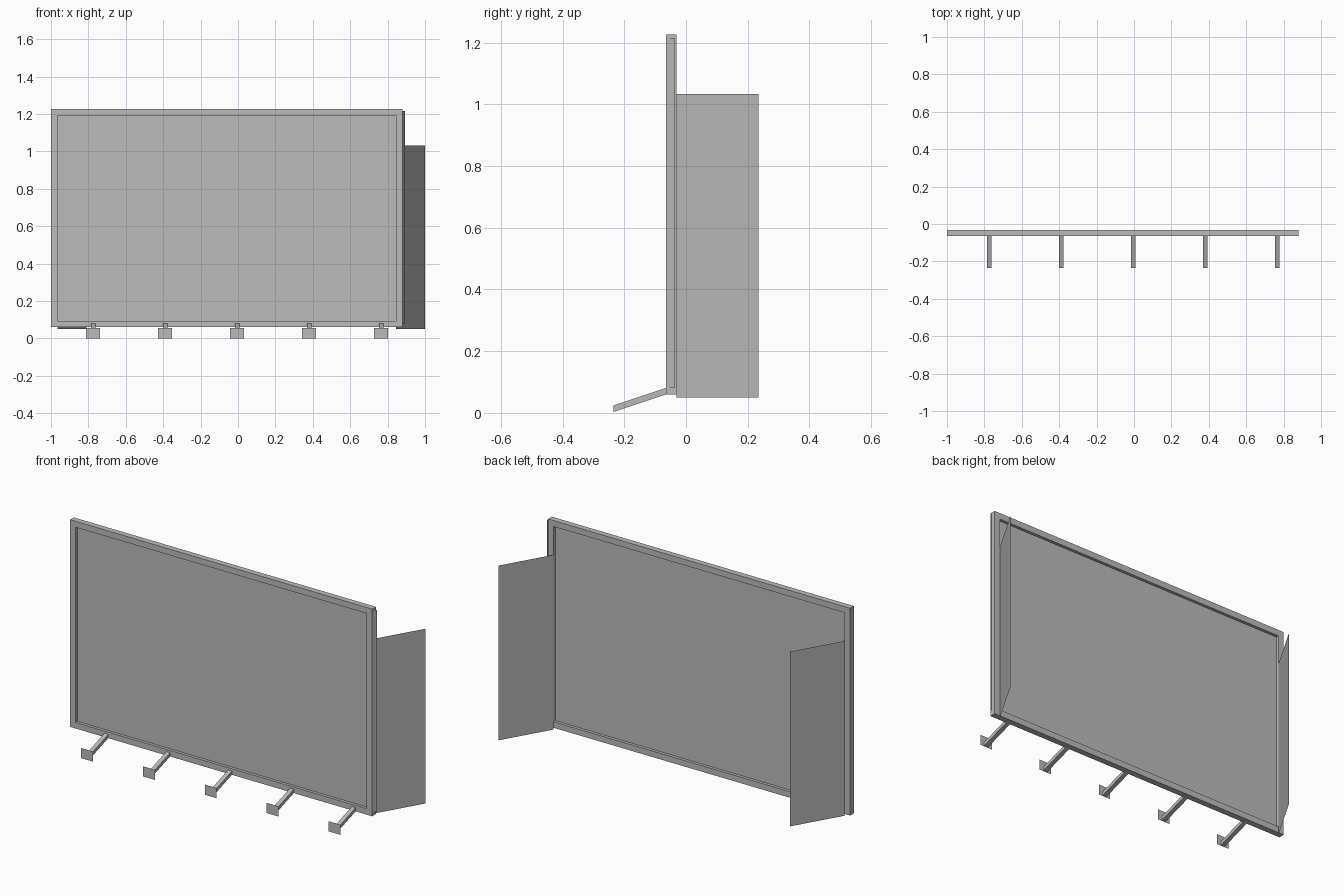
import bpy

if "Cube" in bpy.data.objects:
    bpy.data.objects.remove(bpy.data.objects["Cube"])

grey = bpy.data.materials.new("plain_grey")
grey.diffuse_color = (0.5, 0.5, 0.5, 1)
grey.use_nodes = True
grey.node_tree.nodes["Principled BSDF"].inputs["Base Color"].default_value = grey.diffuse_color


def make(name, verts, faces):
    me = bpy.data.meshes.new(name)
    me.from_pydata(verts, [], faces)
    me.materials.append(grey)
    ob = bpy.data.objects.new(name, me)
    bpy.context.collection.objects.link(ob)
    return ob


def upright_sheet(name, p, q, z0, z1):
    """Flat vertical sheet from plan point p to plan point q."""
    return make(name, [(*p, z0), (*q, z0), (*q, z1), (*p, z1)], [(0, 1, 2, 3)])


# frame: mitred rectangular ring
Y0, Y1 = -0.064, -0.031
X0, X1, Z0, Z1 = -1.0, 0.88, 0.06, 1.226
B = 0.034


def ring(inset, y):
    return [(X0 + inset, y, Z0 + inset), (X1 - inset, y, Z0 + inset),
            (X1 - inset, y, Z1 - inset), (X0 + inset, y, Z1 - inset)]


loops = [ring(0, Y0), ring(B, Y0), ring(B, Y1), ring(0, Y1)]
faces = []
for a in range(4):
    b = (a + 1) % 4
    for i in range(4):
        j = (i + 1) % 4
        faces.append((a * 4 + i, a * 4 + j, b * 4 + j, b * 4 + i))
make("frame", sum(loops, []), faces)

# display panel, recessed from both sides of the frame
ym = (Y0 + Y1) / 2
upright_sheet("display_panel", (X0 + B, ym), (X1 - B, ym), Z0 + B, Z1 - B)

# slanted rear wings, parallel to each other
for name, x in (("left_wing", X0 + B), ("right_wing", X1 - B)):
    upright_sheet(name, (x, Y1), (x + 0.155, 0.235), 0.05, 1.033)

# narrow strip on the right edge of the frame
upright_sheet("edge_strip", (X1, -0.06), (X1 + 0.012, -0.038), 0.08, 1.215)

# lamp arms and lamp plates along the bottom
YE = -0.235
for k in range(5):
    x = -0.005 + (k - 2) * 0.385
    w = 0.012
    profile = [(YE, 0.003), (Y0, 0.06), (Y0, 0.081), (YE, 0.024)]
    verts = [(x + s * w, y, z) for s in (-1, 1) for y, z in profile]
    make(f"lamp_arm_{k + 1}", verts,
         [(3, 2, 1, 0), (4, 5, 6, 7), (0, 1, 5, 4), (1, 2, 6, 5), (2, 3, 7, 6), (3, 0, 4, 7)])
    upright_sheet(f"lamp_plate_{k + 1}", (x - 0.037, YE), (x + 0.037, YE), 0.0, 0.057)
